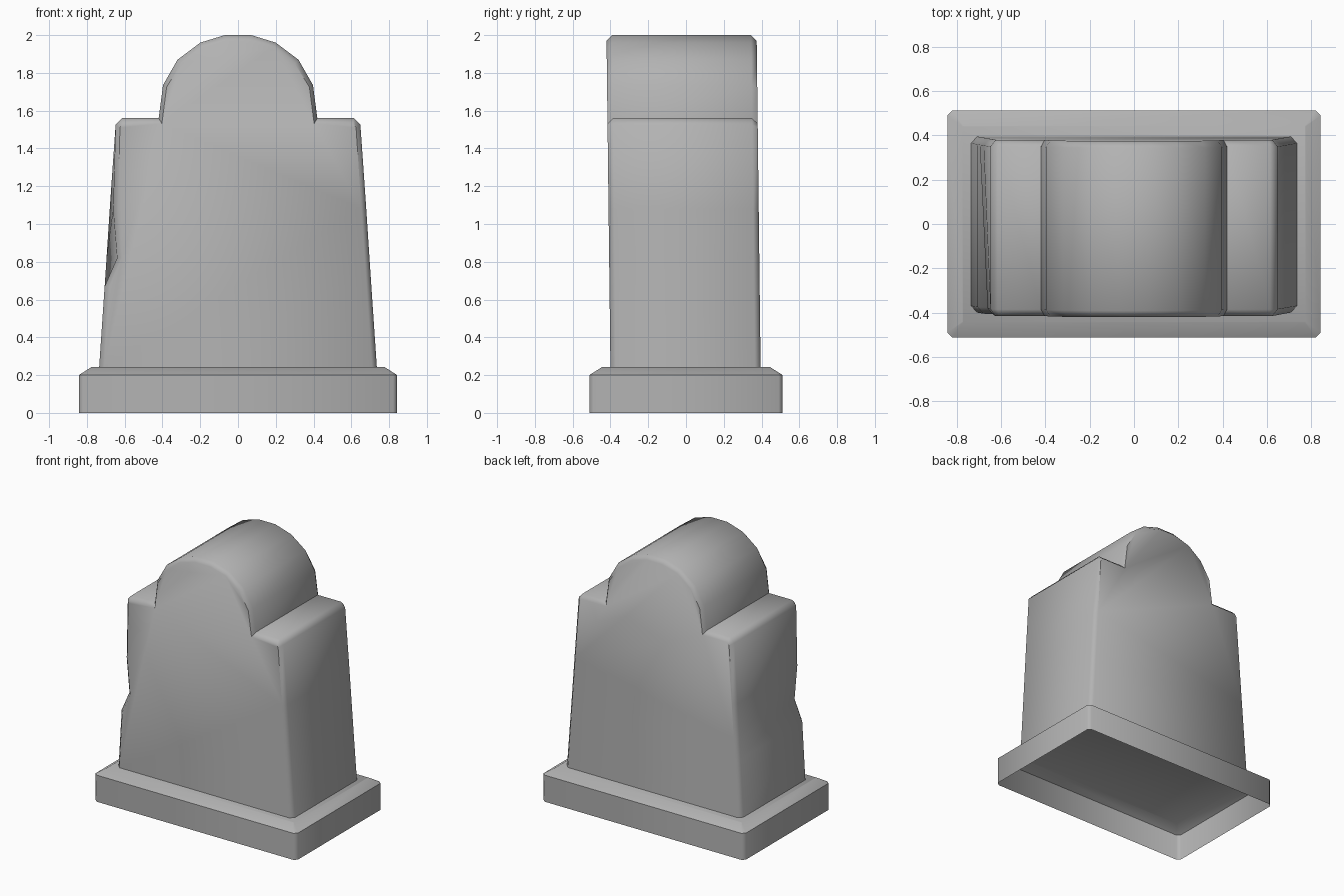
import bpy, bmesh, math

if "Cube" in bpy.data.objects:
    bpy.data.objects.remove(bpy.data.objects["Cube"], do_unlink=True)

stone_grey = bpy.data.materials.new("stone grey")
stone_grey.use_nodes = True
GREY = (0.45, 0.45, 0.45, 1)
stone_grey.diffuse_color = GREY
stone_grey.node_tree.nodes["Principled BSDF"].inputs["Base Color"].default_value = GREY


def loft(name, loops, cap_first, cap_last, closed=True):
    """Skin matching loops of points; rings may be open at the bottom."""
    bm = bmesh.new()
    rings = [[bm.verts.new(p) for p in loop] for loop in loops]
    n = len(rings[0])
    for a, b in zip(rings, rings[1:]):
        for i in range(n if closed else n - 1):
            j = (i + 1) % n
            bm.faces.new((a[i], a[j], b[j], b[i]))
    if cap_first:
        bm.faces.new(rings[0])
    if cap_last:
        bm.faces.new(rings[-1])
    bmesh.ops.recalc_face_normals(bm, faces=bm.faces[:])
    mesh = bpy.data.meshes.new(name)
    bm.to_mesh(mesh)
    bm.free()
    obj = bpy.data.objects.new(name, mesh)
    bpy.context.collection.objects.link(obj)
    mesh.materials.append(stone_grey)
    bpy.ops.object.select_all(action='DESELECT')
    obj.select_set(True)
    bpy.context.view_layer.objects.active = obj
    bpy.ops.object.shade_smooth_by_angle(angle=math.radians(50))
    return obj


# Plinth: hollow underneath, cut corners and a sloping upper edge
def plinth_ring(x, y, z, cut=0.022):
    corners = [(x, y - cut), (x - cut, y), (cut - x, y), (-x, y - cut),
               (-x, cut - y), (cut - x, -y), (x - cut, -y), (x, cut - y)]
    return [(px, py, z) for px, py in corners]


loft("plinth", [plinth_ring(0.843, 0.512, 0), plinth_ring(0.843, 0.512, 0.2),
                plinth_ring(0.775, 0.444, 0.243, 0.004)], False, True)

# Half outlines of the headstone, from the foot up to the crown
OUTER = [(0.735, 0.243), (0.706, 0.67), (0.696, 0.82), (0.679, 1.08), (0.648, 1.525),
         (0.615, 1.56), (0.42, 1.56), (0.397, 1.735), (0.32, 1.87), (0.2, 1.96), (0.07, 2.0)]
INNER = [(0.708, 0.243), (0.68, 0.67), (0.67, 0.82), (0.653, 1.08), (0.625, 1.51),
         (0.61, 1.532), (0.403, 1.532), (0.378, 1.725), (0.3, 1.85), (0.19, 1.935), (0.062, 1.97)]
# Broken notch: outline points pushed inward on the front right edge
CHIP = {2: 0.056, 3: 0.018}


def stone_ring(half, y, chipped):
    left = list(half)
    right = [(-x + (CHIP.get(i, 0) if chipped else 0), z) for i, (x, z) in enumerate(half)]
    # The whole slab leans slightly towards the front
    return [(x, y - 0.012 * (z - 0.243), z) for x, z in left + right[::-1]]


loft("headstone", [stone_ring(INNER, -0.4, True), stone_ring(OUTER, -0.37, True),
                   stone_ring(OUTER, 0.365, False), stone_ring(INNER, 0.395, False)],
     True, True, closed=False)
